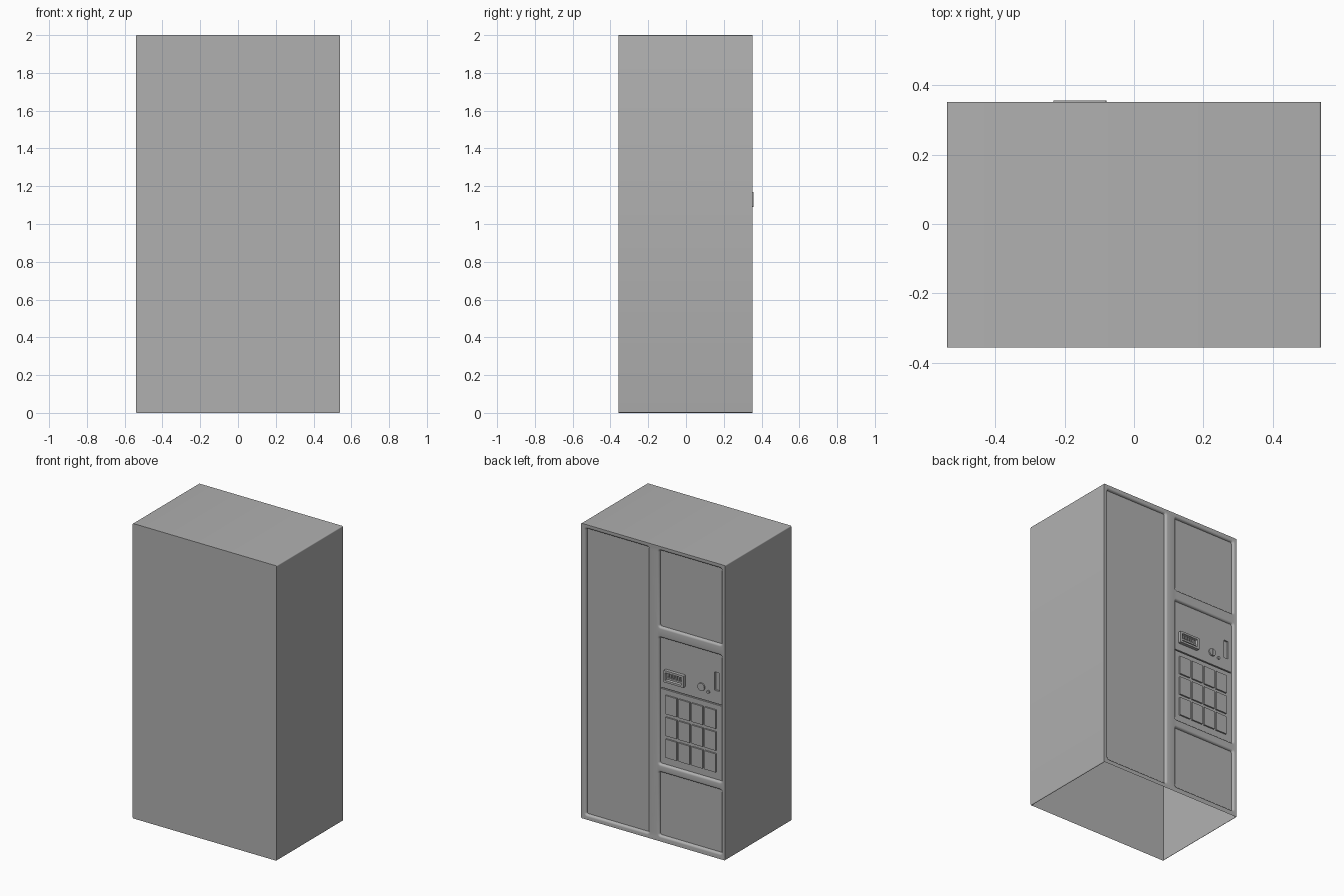
import bpy, bmesh, math
from mathutils import Vector

if "Cube" in bpy.data.objects:
    bpy.data.objects.remove(bpy.data.objects["Cube"])

W, YB, YF, H = 0.54, -0.357, 0.352, 2.0     # half width, rear, face plane, height
FLOOR = 0.335                               # depth of the recessed panels

paint = bpy.data.materials.new("dark_grey_paint")
paint.diffuse_color = (0.435, 0.435, 0.435, 1)
paint.use_nodes = True
paint.node_tree.nodes["Principled BSDF"].inputs["Base Color"].default_value = paint.diffuse_color


def finish(bm, name, recalc=True, smooth=True):
    if recalc:
        bmesh.ops.recalc_face_normals(bm, faces=bm.faces)
    me = bpy.data.meshes.new(name)
    bm.to_mesh(me)
    bm.free()
    me.materials.append(paint)
    ob = bpy.data.objects.new(name, me)
    bpy.context.collection.objects.link(ob)
    if smooth:
        bpy.ops.object.select_all(action='DESELECT')
        ob.select_set(True)
        bpy.context.view_layer.objects.active = ob
        bpy.ops.object.shade_smooth_by_angle(angle=math.radians(35))
    return ob


def loop(bm, rect, r, y, inset=0.0):
    """Rounded rectangle of vertices in the plane y."""
    x0, x1, z0, z1 = rect
    x0, x1, z0, z1 = x0 + inset, x1 - inset, z0 + inset, z1 - inset
    r = max(r - inset, 0.002)
    out = []
    for k, (cx, cz) in enumerate(((x1 - r, z1 - r), (x0 + r, z1 - r), (x0 + r, z0 + r), (x1 - r, z0 + r))):
        for i in range(5):
            a = math.pi / 2 * (k + i / 4)
            out.append(bm.verts.new((cx + r * math.cos(a), y, cz + r * math.sin(a))))
    return out


def edges(bm, vs):
    return [bm.edges.get((a, b)) or bm.edges.new((a, b)) for a, b in zip(vs, vs[1:] + vs[:1])]


def loft(bm, rect, r, profile):
    """Stack loops along (inset, y) steps; return first and last loop."""
    loops = [loop(bm, rect, r, y, i) for i, y in profile]
    for a, b in zip(loops, loops[1:]):
        n = len(a)
        for i in range(n):
            bm.faces.new((a[i], a[(i + 1) % n], b[(i + 1) % n], b[i]))
    return loops[0], loops[-1]


def fill(bm, outer, holes=()):
    """Flat sheet bounded by one loop and pierced by the others."""
    if not holes:
        bm.faces.new(outer)
        return
    es = edges(bm, outer)
    for h in holes:
        es += edges(bm, h)
    bmesh.ops.triangle_fill(bm, use_beauty=True, use_dissolve=False, edges=es, normal=Vector((0, 1, 0)))


def box(bm, x, y, z, w, d, h):
    v = bmesh.ops.create_cube(bm, size=1)["verts"]
    bmesh.ops.scale(bm, vec=(w, d, h), verts=v)
    bmesh.ops.translate(bm, vec=(x, y, z), verts=v)


# Cabinet shell: eased long edges, open underneath, closed at +y by the facade
EASE = 0.006
bm = bmesh.new()
first, last = loft(bm, (-W, W, 0, H), EASE, [(0, YB), (0, YF)])
bm.faces.new(first)
bmesh.ops.recalc_face_normals(bm, faces=bm.faces)
under = [f for f in bm.faces if f.normal.z < -0.99]
bmesh.ops.delete(bm, geom=under, context='FACES_ONLY')
finish(bm, "cabinet", recalc=False)

# Facade with rounded frame bars around the recessed panels
bm = bmesh.new()
BAR = [(0, YF), (0.006, YF - 0.001), (0.011, YF - 0.005), (0.014, YF - 0.011), (0.015, FLOOR)]
window = (0.022, 0.52, 0.02, 1.985)
top_panel = (-0.525, -0.03, 1.44, 1.985)
controls = (-0.525, -0.03, 0.51, 1.395)
lower_panel = (-0.525, -0.03, 0.025, 0.482)
face_holes = []
for rect in (window, top_panel, lower_panel):
    a, z = loft(bm, rect, 0.025, BAR)
    face_holes.append(a)
    fill(bm, z)

# Control panel floor with a dividing groove and a coin slot pocket
a, control_floor = loft(bm, controls, 0.025, BAR)
face_holes.append(a)
floor_holes = []
for rect in ((-0.508, -0.047, 1.03, 1.038), (-0.485, -0.45, 1.125, 1.25)):
    a, z = loft(bm, rect, 0.004, [(0, FLOOR), (0.001, FLOOR - 0.01)])
    floor_holes.append(a)
    fill(bm, z)
fill(bm, control_floor, floor_holes)
fill(bm, loop(bm, (-W, W, 0, H), EASE, YF), face_holes)
finish(bm, "facade")

# Raised square selection buttons, four by three
bm = bmesh.new()
for row in range(3):
    for col in range(4):
        box(bm, -0.128 - 0.098 * col, FLOOR + 0.005, 0.933 - 0.148 * row, 0.083, 0.01, 0.126)
finish(bm, "selection_buttons", smooth=False)

# Note acceptor: projecting bezel with a sunken mouth
bm = bmesh.new()
_, z = loft(bm, (-0.232, -0.08, 1.09, 1.17), 0.004,
            [(0, FLOOR), (0, 0.357), (0.014, 0.357), (0.018, 0.342)])
fill(bm, z)
finish(bm, "note_acceptor")

# Lip and guide ribs inside the mouth
bm = bmesh.new()
box(bm, -0.156, 0.346, 1.118, 0.11, 0.01, 0.012)
for i in range(5):
    box(bm, -0.196 + 0.02 * i, 0.346, 1.14, 0.006, 0.01, 0.025)
finish(bm, "acceptor_guides", smooth=False)


# Round controls beside the acceptor
def knob(name, x, z, r, d):
    bm = bmesh.new()
    v = bmesh.ops.create_cone(bm, cap_ends=True, segments=24, radius1=r, radius2=r, depth=d)["verts"]
    for p in v:
        p.co = (x + p.co.x, FLOOR + d / 2 + p.co.z, z - p.co.y)
    return finish(bm, name)


knob("coin_disc", -0.352, 1.123, 0.026, 0.009)
knob("return_button", -0.404, 1.102, 0.01, 0.009)

# Raised blade on the coin disc
bm = bmesh.new()
box(bm, -0.352, FLOOR + 0.009, 1.123, 0.006, 0.008, 0.038)
finish(bm, "coin_disc_blade", smooth=False)
